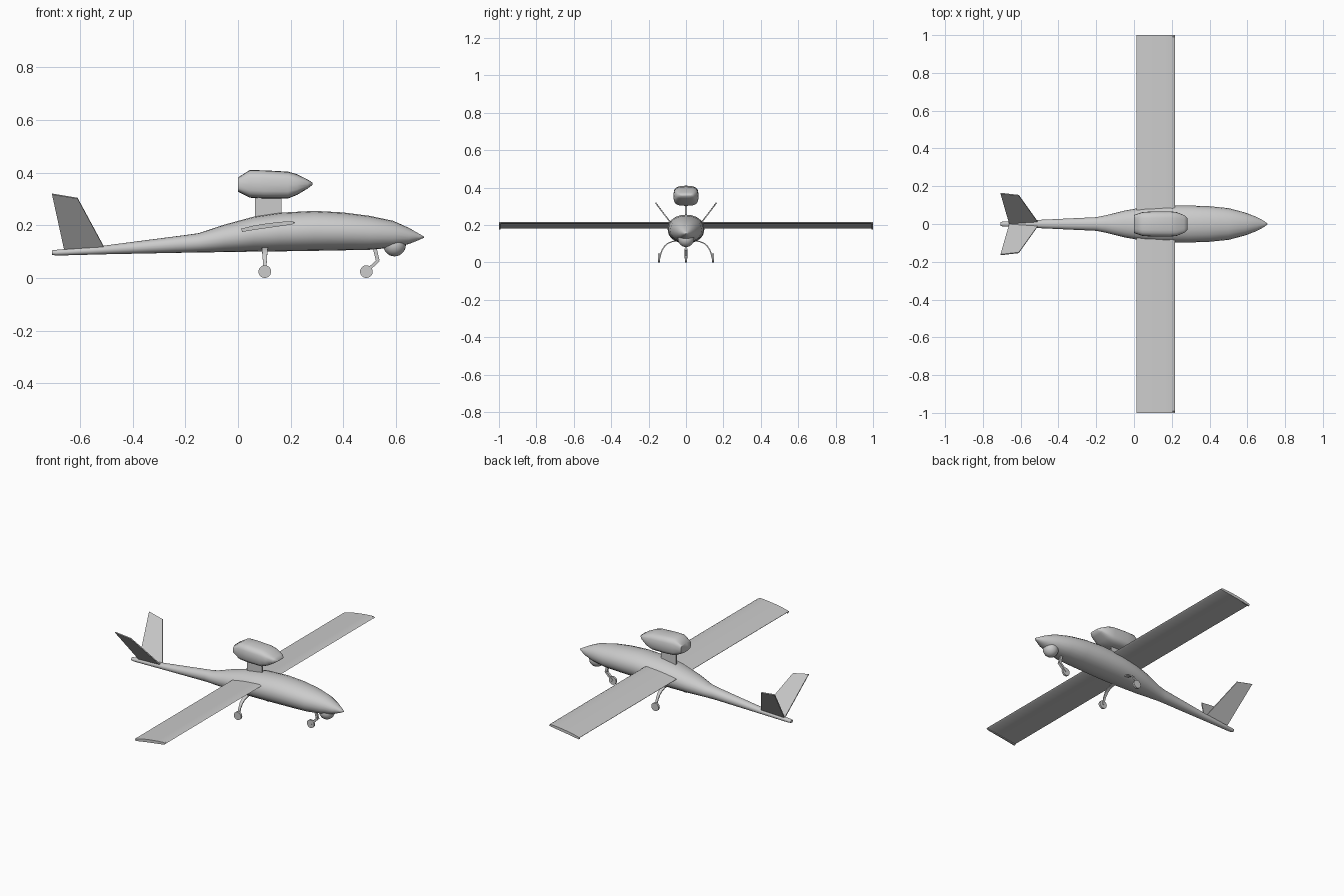
import bpy, bmesh
from math import sin, cos, pi, radians, copysign
from mathutils import Vector

if "Cube" in bpy.data.objects:
    bpy.data.objects.remove(bpy.data.objects["Cube"])


def loft(name, rings, smooth=True, angle=40):
    """Skin a list of equal-length closed rings and cap both ends."""
    bm = bmesh.new()
    rows = [[bm.verts.new(p) for p in ring] for ring in rings]
    n = len(rows[0])
    for a, b in zip(rows, rows[1:]):
        for i in range(n):
            j = (i + 1) % n
            bm.faces.new((a[i], a[j], b[j], b[i]))
    bm.faces.new(rows[0])
    bm.faces.new(rows[-1][::-1])
    bmesh.ops.recalc_face_normals(bm, faces=bm.faces)
    me = bpy.data.meshes.new(name)
    bm.to_mesh(me)
    bm.free()
    ob = bpy.data.objects.new(name, me)
    bpy.context.collection.objects.link(ob)
    if smooth:
        shade(ob, angle)
    return ob


def shade(ob, angle=40):
    bpy.ops.object.select_all(action='DESELECT')
    ob.select_set(True)
    bpy.context.view_layer.objects.active = ob
    bpy.ops.object.shade_smooth_by_angle(angle=radians(angle))


def body(name, stations, sides, power, angle=60):
    """Stations are (x, half width, bottom z, top z); power 2 is an ellipse."""
    def f(v):
        return copysign(abs(v) ** (2 / power), v)
    rings = []
    for x, w, lo, hi in stations:
        c, h = (lo + hi) / 2, (hi - lo) / 2
        rings.append([(x, w * f(cos(2 * pi * i / sides)), c + h * f(sin(2 * pi * i / sides)))
                      for i in range(sides)])
    return loft(name, rings, True, angle)


def strip(name, path, widths, thick):
    """Flat bar following a path in a plane; widths run along x or y."""
    rings = []
    pts = [Vector(p) for p in path]
    for i, p in enumerate(pts):
        t = (pts[min(i + 1, len(pts) - 1)] - pts[max(i - 1, 0)]).normalized()
        u = Vector((0, 1, 0)) if abs(t.y) < 0.01 else Vector((1, 0, 0))
        v = t.cross(u).normalized() * thick / 2
        u = u * widths[i] / 2
        rings.append([p + u + v, p - u + v, p - u - v, p + u - v])
    return loft(name, rings)


def wheel(name, x, y, width):
    bpy.ops.mesh.primitive_cylinder_add(vertices=24, radius=0.024, depth=width,
                                        location=(x, y, 0.024), rotation=(pi / 2, 0, 0))
    bpy.context.object.name = name
    shade(bpy.context.object)


# Fuselage with slim tail boom
body("fuselage", [
    (-0.707, 0.011, 0.088, 0.105), (-0.69, 0.013, 0.085, 0.107),
    (-0.5, 0.022, 0.090, 0.124), (-0.2, 0.036, 0.096, 0.163),
    (-0.15, 0.046, 0.097, 0.170), (-0.05, 0.071, 0.098, 0.203),
    (0.06, 0.090, 0.100, 0.233), (0.16, 0.098, 0.101, 0.248),
    (0.29, 0.098, 0.103, 0.255), (0.4, 0.094, 0.105, 0.249),
    (0.5, 0.084, 0.107, 0.236), (0.59, 0.060, 0.115, 0.217),
    (0.65, 0.037, 0.129, 0.190), (0.69, 0.015, 0.145, 0.167),
    (0.707, 0.002, 0.153, 0.157)], 20, 2.1)

# Engine pod and pylon above the wing
body("engine_pod", [
    (0.0, 0.048, 0.328, 0.382), (0.045, 0.063, 0.305, 0.410),
    (0.10, 0.067, 0.302, 0.409), (0.19, 0.067, 0.302, 0.404),
    (0.225, 0.063, 0.316, 0.394), (0.265, 0.047, 0.340, 0.374),
    (0.284, 0.030, 0.354, 0.362)], 20, 3.2)
loft("pylon", [[(x, s * 0.005, z) for x, s in ((0.065, -1), (0.165, -1), (0.165, 1), (0.065, 1))]
               for z in (0.225, 0.315)], False)

# Straight cambered wing with slightly deeper tips
top = [(0.012, 0.187), (0.06, 0.199), (0.11, 0.207), (0.16, 0.213), (0.205, 0.216)]
main_low = [(0.216, 0.211), (0.205, 0.205), (0.14, 0.197), (0.07, 0.188), (0.016, 0.182)]
tip_low = [(0.216, 0.209), (0.205, 0.203), (0.14, 0.194), (0.07, 0.184), (0.016, 0.175)]
loft("wing", [[(x, y, z) for x, z in top + low] for y, low in
              ((-1, tip_low), (-0.992, tip_low), (-0.991, main_low),
               (0.991, main_low), (0.992, tip_low), (1, tip_low))])

# V tail
for s, side in ((-1, "right"), (1, "left")):
    n = Vector((0, 0.8 * s, -0.6)) * 0.003
    quad = [Vector((-0.66, 0, 0.104)), Vector((-0.51, 0.012 * s, 0.118)),
            Vector((-0.61, 0.152 * s, 0.303)), Vector((-0.707, 0.163 * s, 0.319))]
    loft(side + "_tail_fin", [[p - n for p in quad], [p + n for p in quad]], False)

# Main landing gear
for s, side in ((-1, "right"), (1, "left")):
    path = [(0.102, s * y, z) for y, z in ((0.04, 0.115), (0.07, 0.112), (0.095, 0.103),
                                           (0.114, 0.087), (0.128, 0.065), (0.135, 0.045), (0.139, 0.022))]
    strip(side + "_gear_leg", path, (0.024, 0.023, 0.021, 0.018, 0.015, 0.013, 0.012), 0.006)
    wheel(side + "_main_wheel", 0.102, s * 0.145, 0.012)

# Nose gear
strip("nose_gear_leg", [(0.517, 0, 0.125), (0.531, 0, 0.067)], (0.012, 0.012), 0.014)
strip("nose_gear_fork", [(0.535, 0, 0.069), (0.488, 0, 0.024)], (0.016, 0.016), 0.012)
wheel("nose_wheel", 0.488, 0, 0.011)

# Camera ball under the nose
bpy.ops.mesh.primitive_uv_sphere_add(segments=24, ring_count=14, radius=0.043,
                                     location=(0.595, 0, 0.125))
bpy.context.object.name = "camera_ball"
shade(bpy.context.object)
